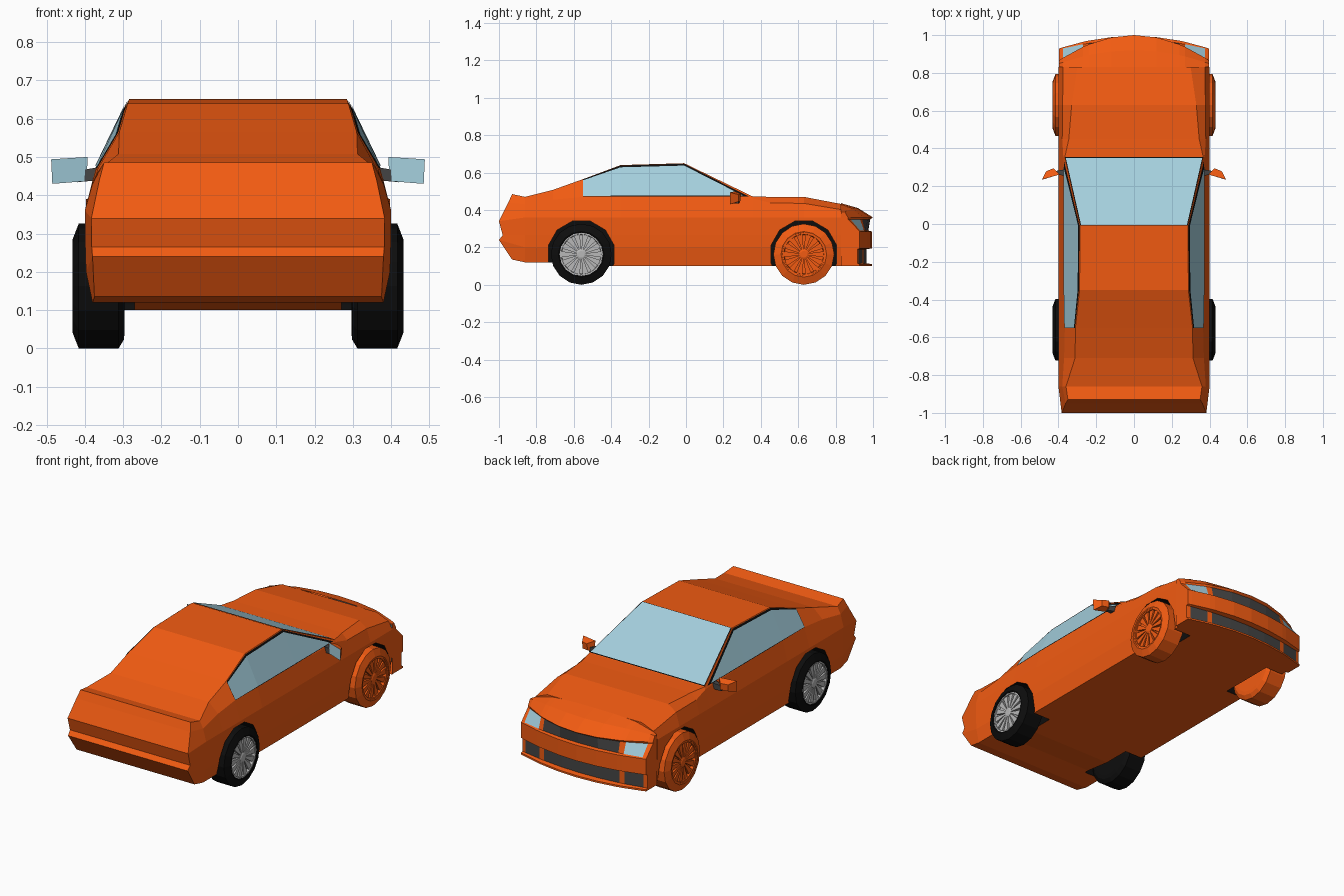
import bpy, bmesh
from math import sin, cos, pi

if "Cube" in bpy.data.objects:
    bpy.data.objects.remove(bpy.data.objects["Cube"])


def material(name, rgb):
    m = bpy.data.materials.new(name)
    m.diffuse_color = (*rgb, 1)
    m.use_nodes = True
    m.node_tree.nodes["Principled BSDF"].inputs["Base Color"].default_value = m.diffuse_color
    return m


PAINT = material("paint", (0.89, 0.105, 0.006))
GLASS = material("glass", (0.37, 0.62, 0.72))
BLACK = material("black", (0.004, 0.004, 0.004))
DARK = material("dark_grey", (0.06, 0.06, 0.06))
ALLOY = material("alloy", (0.48, 0.48, 0.48))


def make(name, verts, faces, mats, idx=None, recalc=True):
    me = bpy.data.meshes.new(name)
    me.from_pydata(verts, [], faces)
    for m in mats:
        me.materials.append(m)
    if idx:
        me.polygons.foreach_set("material_index", idx)
    if recalc:
        bm = bmesh.new()
        bm.from_mesh(me)
        bmesh.ops.recalc_face_normals(bm, faces=bm.faces)
        bm.to_mesh(me)
        bm.free()
    ob = bpy.data.objects.new(name, me)
    bpy.context.collection.objects.link(ob)
    return ob


def mirror_x(ob):
    mod = ob.modifiers.new("mirror", "MIRROR")
    mod.use_clip = False
    mod.use_mirror_merge = False
    return ob


# Body shell: half sections lofted from tail to front axle
stations = [  # y, bottom z, belt x, belt z, top x, top z
    (-.86, .12, .380, .430, .360, .470),
    (-.71, .12, .370, .455, .312, .508),
    (-.55, .10, .366, .470, .310, .565),
    (-.35, .10, .370, .472, .288, .640),
    (-.01, .10, .370, .472, .285, .650),
    (.355, .10, .374, .462, .366, .473),
    (.45, .10, .380, .438, .345, .470),
    (.63, .10, .378, .435, .330, .470),
    (.83, .10, .375, .402, .300, .432)]
rings = [[(.375, -.93, .135), (.38, -1, .24), (.382, -.98, .265),
          (.383, -1, .34), (.362, -.95, .44), (.35, -.93, .485)]]
for y, zb, bx, bz, tx, tz in stations:
    rings.append([(.38, y, zb), (.397, y, .2), (.399, y, .265),
                  (.40, y, .36), (bx, y, bz), (tx, y, tz)])
verts, faces, n = [], [], 12
for r in rings:
    verts += r + [(-x, y, z) for x, y, z in reversed(r)]
for s in range(len(rings) - 1):
    for i in range(n):
        j = (i + 1) % n
        faces.append((s*n + i, s*n + j, s*n + n + j, s*n + n + i))
for base in (0, (len(rings) - 1) * n):
    faces += [(base + i, base + i + 1, base + 10 - i, base + 11 - i) for i in range(5)]
body = make("body_shell", verts, faces, [PAINT, BLACK])

# Wheel arch cutter, leaves black wells in the body
AXLES = {"rear": -.56, "front": .63}
verts, faces, k = [], [], 12
for yc in AXLES.values():
    for side in (1, -1):
        b = len(verts)
        for x in (.27, .5):
            verts += [(side*x, yc + .182*cos(2*pi*(i+.5)/k), .163 + .184*sin(2*pi*(i+.5)/k))
                      for i in range(k)]
        faces += [(b+i, b+(i+1) % k, b+k+(i+1) % k, b+k+i) for i in range(k)]
        faces += [tuple(range(b, b+k)), tuple(range(b+k, b+2*k))]
cutter = make("arch_cutter", verts, faces, [PAINT, BLACK], [1]*len(faces))
cutter.hide_render = True
cutter.hide_viewport = False
cutter.display_type = "WIRE"
cut = body.modifiers.new("arches", "BOOLEAN")
cut.operation = "DIFFERENCE"
cut.solver = "EXACT"
cut.object = cutter

# Nose: profile rows swept across the width, bowed back at the corners
rows = [  # y, z, bow, drop
    (.83, .436, 0, 1.9), (.92, .41, .45, .8), (1.0, .36, .85, 0), (.985, .35, .75, 0),
    (.975, .29, .32, 0), (.995, .285, .42, 0), (.995, .195, .42, 0), (.965, .19, .3, 0),
    (.965, .115, .3, 0), (.995, .11, .42, 0), (.995, .10, .42, 0), (.83, .10, 0, 0)]
half = [.12, .24, .27, .375, .397]
cols = [-x for x in reversed(half)] + [0] + half
verts = [(x, y - bow*x*x, z - drop*x**4) for x in cols for y, z, bow, drop in rows]
faces, idx, R = [], [], len(rows)
for c in range(len(cols) - 1):
    mid = abs(cols[c] + cols[c+1]) / 2
    for r in range(R - 1):
        faces.append((c*R + r, c*R + r + 1, c*R + R + r + 1, c*R + R + r))
        m = 0
        if r in (3, 7):
            if mid < .24:
                m = 1
            elif .27 < mid < .375:
                m = 2 if r == 3 else 1
        idx.append(m)
last = (len(cols) - 1) * R
faces += [tuple(range(R)), tuple(range(last, last + R))]
make("nose", verts, faces, [PAINT, DARK, GLASS], idx + [0, 0])


# Windows: glass just proud of a dark surround
def side_window(name, mat, low, high, out, y0, y1):
    v = []
    for (y, _, bx, bz, tx, tz) in stations[2:5]:
        y = max(y, y0)
        for t in (low, high):
            v.append((bx + (tx-bx)*t + out, y, bz + (tz-bz)*t + out*.4))
    bx, bz = stations[4][2:4]
    v.append((.369 + out, y1, bz + .178*low + out*.4))
    return mirror_x(make(name, v, [(0, 2, 3, 1), (2, 4, 5, 3), (4, 6, 5)], [mat], recalc=False))


side_window("side_window_trim", BLACK, 0, .98, .002, -.56, .335)
side_window("side_window", GLASS, .02, .92, .004, -.55, .305)


def windscreen(name, mat, m, out):
    v = [(s*(x - m), y, z + out) for x, y, z in ((.366, .355 - m, .473 + m*.48),
         (.285, -.01 + m, .65 - m*.48)) for s in (-1, 1)]
    make(name, v, [(0, 1, 3, 2)], [mat], recalc=False).data.flip_normals()


def up_face(ob):
    if ob.data.polygons[0].normal.z < 0:
        ob.data.flip_normals()


windscreen("windscreen_trim", BLACK, .001, .002)
windscreen("windscreen", GLASS, .005, .004)
for o in ("windscreen_trim", "windscreen"):
    up_face(bpy.data.objects[o])


# Wheels: lathed tyre, dished rim, wedge spokes and hub
def lathe(name, prof, yc, seg, mat):
    p = len(prof)
    v = [(x, yc + r*cos(2*pi*i/seg), .163 + r*sin(2*pi*i/seg)) for i in range(seg) for x, r in prof]
    f = [(i*p + j, i*p + j + 1, (i+1) % seg*p + j + 1, (i+1) % seg*p + j)
         for i in range(seg) for j in range(p - 1)]
    f += [tuple(i*p for i in range(seg)), tuple(i*p + p - 1 for i in range(seg))]
    return mirror_x(make(name, v, f, [mat]))


for end, yc in AXLES.items():
    tyre, rim = (BLACK, ALLOY) if end == "rear" else (PAINT, PAINT)
    lathe(end + "_tyre", [(.296, .12), (.298, .14), (.312, .163), (.416, .163), (.432, .122),
                          (.43, .116), (.40, .112)], yc, 16, tyre)
    lathe(end + "_rim", [(.39, .118), (.428, .118), (.428, .107), (.41, .104)], yc, 28, rim)
    lathe(end + "_hub", [(.40, .028), (.424, .028), (.428, .018)], yc, 12, rim)
    v, f = [], []
    for s in range(14):
        a, b = 2*pi*s/14, len(v)
        for x in (.408, .423):
            for r, w in ((.02, .004), (.112, .017)):
                for q in (-w, w):
                    v.append((x, yc + r*cos(a) - q*sin(a), .163 + r*sin(a) + q*cos(a)))
        f += [tuple(b + i for i in t) for t in ((0, 1, 3, 2), (4, 5, 7, 6), (0, 1, 5, 4),
                                                (2, 3, 7, 6), (0, 2, 6, 4), (1, 3, 7, 5))]
    mirror_x(make(end + "_spokes", v, f, [rim]))


# Door mirrors: tapered housing with glass on its rear face, dark stalk
def box8(name, a, b, mats, idx=None):
    f = [(0, 1, 2, 3), (4, 5, 6, 7)] + [(i, (i+1) % 4, (i+1) % 4 + 4, i + 4) for i in range(4)]
    return mirror_x(make(name, a + b, f, mats, idx))


box8("mirror_housing",
     [(.395, .262, .437), (.485, .235, .430), (.488, .235, .494), (.393, .262, .500)],
     [(.420, .290, .447), (.462, .280, .445), (.464, .280, .482), (.425, .295, .486)],
     [PAINT, GLASS], [1, 0, 0, 0, 0, 0])
box8("mirror_stalk",
     [(.36, .255, .440), (.42, .263, .434), (.42, .263, .464), (.36, .255, .474)],
     [(.36, .290, .440), (.42, .280, .434), (.42, .280, .464), (.36, .290, .474)], [DARK])
